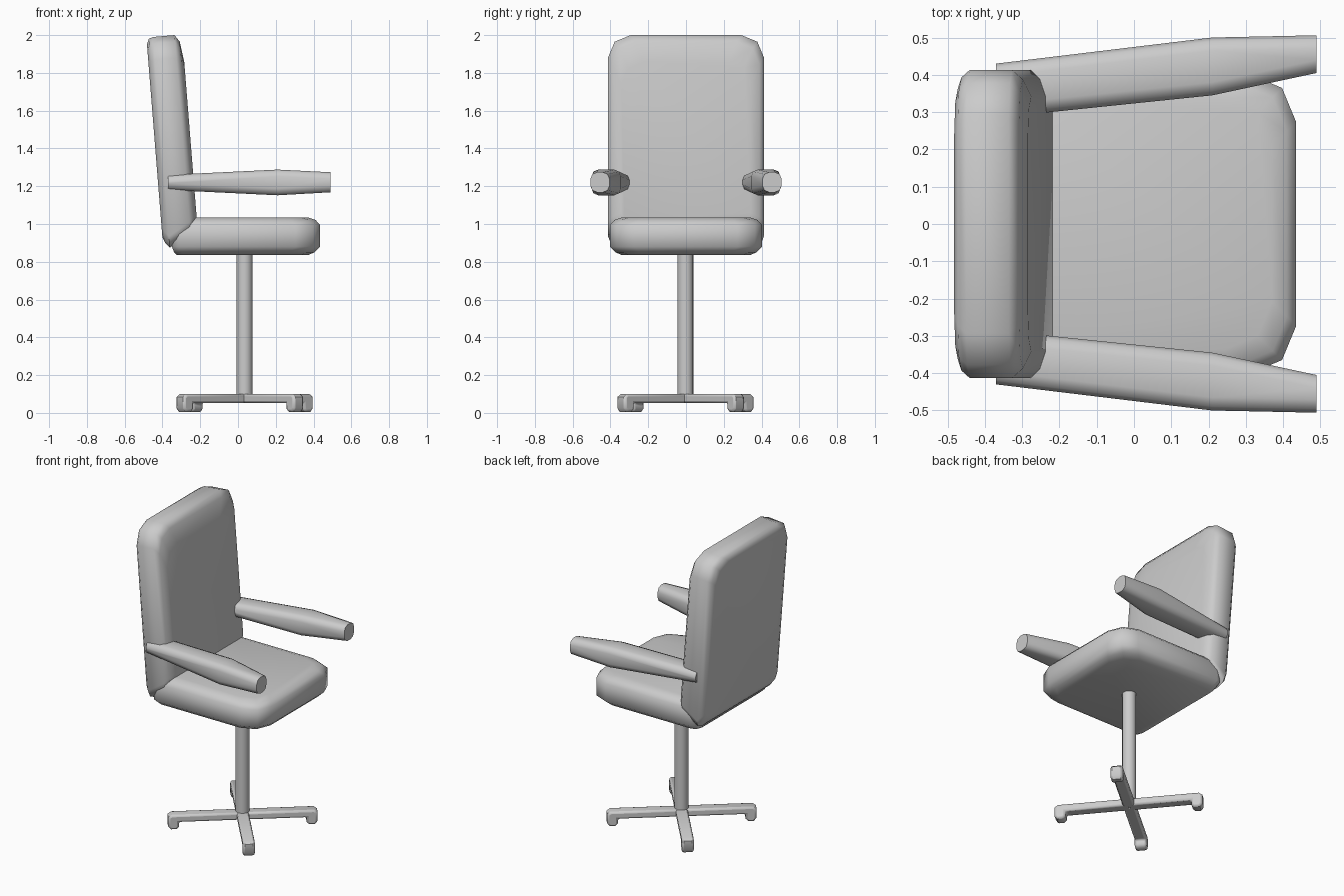
import bpy, bmesh
from math import sin, cos, pi, radians
from mathutils import Matrix

if "Cube" in bpy.data.objects:
    bpy.data.objects.remove(bpy.data.objects["Cube"])


def loft(name, rings, angle=62):
    """Skin matching closed rings of points, cap both ends, shade smooth."""
    bm = bmesh.new()
    rows = [[bm.verts.new(p) for p in ring] for ring in rings]
    n = len(rows[0])
    for a, b in zip(rows, rows[1:]):
        for i in range(n):
            j = (i + 1) % n
            bm.faces.new((a[i], a[j], b[j], b[i]))
    bm.faces.new(rows[0][::-1])
    bm.faces.new(rows[-1])
    bmesh.ops.recalc_face_normals(bm, faces=bm.faces)
    me = bpy.data.meshes.new(name)
    bm.to_mesh(me)
    bm.free()
    ob = bpy.data.objects.new(name, me)
    bpy.context.collection.objects.link(ob)
    bpy.ops.object.select_all(action='DESELECT')
    ob.select_set(True)
    bpy.context.view_layer.objects.active = ob
    bpy.ops.object.shade_smooth_by_angle(angle=radians(angle))
    return ob


def round_rect(a0, a1, b0, b1, radii, seg=2):
    """Rounded rectangle; radii for corners (+,+), (-,+), (-,-), (+,-)."""
    pts = []
    for k, r in enumerate(radii):
        ca = a1 - r if k in (0, 3) else a0 + r
        cb = b1 - r if k in (0, 1) else b0 + r
        for s in range(seg + 1):
            t = (k + s / seg) * pi / 2
            pts.append((ca + r * cos(t), cb + r * sin(t)))
    return pts


# Seat cushion: rounded outline stacked upward, tucked in at top and bottom
seat_layers = [(0.835, 0.065), (0.85, 0.03), (0.88, 0), (0.995, 0), (1.022, 0.025), (1.035, 0.065)]
rings = []
for z, i in seat_layers:
    outline = round_rect(-0.35 + i * 0.4, 0.435 - i, -0.403 + i, 0.403 - i, (0.13, 0.04, 0.04, 0.13))
    rings.append([(x, y, z) for x, y in outline])
loft("seat", rings)

# Backrest: layers from back to front (depth, side inset, bottom z, top z), leaning back
back_layers = [(0.0, 0.05, 0.93, 1.95), (0.012, 0.02, 0.90, 1.98), (0.035, 0, 0.875, 1.99),
               (0.15, 0, 0.95, 2.0), (0.175, 0.025, 0.98, 1.965), (0.19, 0.07, 1.0, 1.86)]
rings = []
for u, i, z0, z1 in back_layers:
    outline = round_rect(-0.413 + i, 0.413 - i, z0, z1, (0.12, 0.12, 0.06, 0.06))
    rings.append([(-0.326 + u - 0.08 * z, y, z) for y, z in outline])
loft("backrest", rings)

# Armrests: three cross-sections (x, inner y, outer y, bottom z, top z), mirrored
arm_sections = [(-0.37, 0.285, 0.43, 1.18, 1.26), (0.21, 0.345, 0.50, 1.152, 1.288),
                (0.49, 0.405, 0.506, 1.168, 1.274)]
for side, label in ((1, "left"), (-1, "right")):
    rings = [[(x, side * y, z) for y, z in round_rect(y0, y1, z0, z1, (0.035,) * 4)]
             for x, y0, y1, z0, z1 in arm_sections]
    loft(label + "_armrest", rings)

# Support column
CX, CY = 0.035, -0.003
rings = [[(CX + 0.042 * cos(k * pi / 8), CY + 0.042 * sin(k * pi / 8), z) for k in range(16)]
         for z in (0.055, 0.86)]
loft("column", rings)

# Four base legs with turned-down feet: side profile given width, softened by bevel
L, W = 0.447, 0.036
profile = [(0, 0.10), (L - 0.02, 0.10), (L, 0.085), (L, 0.025), (L - 0.015, 0.005),
           (L - 0.05, 0.005), (L - 0.065, 0.02), (L - 0.065, 0.052), (0, 0.052)]
for k in range(4):
    leg = loft("base_leg_%d" % (k + 1), [[(r, w, z) for r, z in profile] for w in (-W, W)], 50)
    leg.matrix_world = Matrix.Translation((CX, CY, 0)) @ Matrix.Rotation(radians(40 + 90 * k), 4, 'Z')
    bev = leg.modifiers.new("soft_edges", 'BEVEL')
    bev.width = 0.012
    bev.segments = 2
    bev.limit_method = 'ANGLE'
    bev.angle_limit = radians(60)
